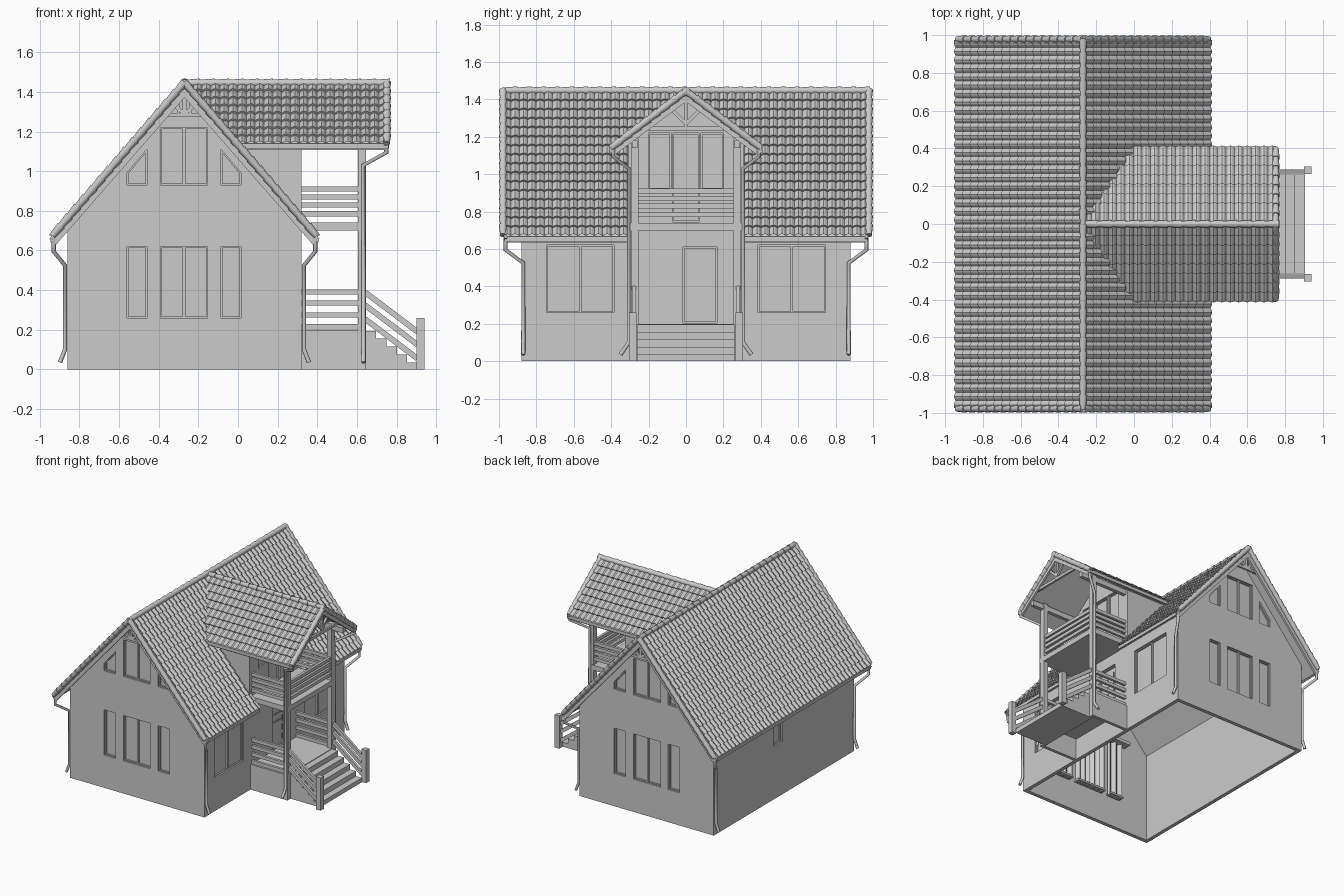
import bpy, bmesh, math
from mathutils import Vector, Matrix

if "Cube" in bpy.data.objects:
    bpy.data.objects.remove(bpy.data.objects["Cube"])

grey = bpy.data.materials.new("light grey")
grey.use_nodes = True
grey.diffuse_color = (0.6, 0.6, 0.6, 1)
grey.node_tree.nodes["Principled BSDF"].inputs["Base Color"].default_value = (0.6, 0.6, 0.6, 1)

RX, RZ, SLOPE = -0.27, 1.435, 1.16      # main ridge and pitch
DSLOPE, EAVE, DEAVE = 0.76, 0.665, 0.4  # porch roof pitch, eave reaches
WALL_Y, X0, X1, DY = 0.88, -0.86, 0.32, 0.31


def finish(bm, name, smooth=False):
    mesh = bpy.data.meshes.new(name)
    bmesh.ops.recalc_face_normals(bm, faces=bm.faces)
    bm.to_mesh(mesh)
    bm.free()
    mesh.materials.append(grey)
    ob = bpy.data.objects.new(name, mesh)
    bpy.context.scene.collection.objects.link(ob)
    bpy.ops.object.select_all(action="DESELECT")
    ob.select_set(True)
    bpy.context.view_layer.objects.active = ob
    if smooth:
        bpy.ops.object.shade_smooth_by_angle(angle=math.radians(50))
    return ob


def box(bm, x0, x1, y0, y1, z0, z1):
    m = Matrix.Translation(((x0 + x1) / 2, (y0 + y1) / 2, (z0 + z1) / 2))
    size = (abs(x1 - x0), abs(y1 - y0), abs(z1 - z0), 1)
    bmesh.ops.create_cube(bm, size=1, matrix=m @ Matrix.Diagonal(size))


def bar(bm, p, q, w, h):
    p, q = Vector(p), Vector(q)
    m = Matrix.Translation((p + q) / 2) @ (q - p).to_track_quat("X", "Z").to_matrix().to_4x4()
    bmesh.ops.create_cube(bm, size=1, matrix=m @ Matrix.Diagonal(((q - p).length, w, h, 1)))


def at(axis, u, t, z):
    return Vector((u, t, z)) if axis == "y" else Vector((t, u, z))


def prism(bm, pts, axis, lo, hi):
    a = [bm.verts.new(at(axis, u, lo, z)) for u, z in pts]
    b = [bm.verts.new(at(axis, u, hi, z)) for u, z in pts]
    bm.faces.new(a)
    bm.faces.new(b[::-1])
    for i in range(len(a)):
        j = (i + 1) % len(a)
        bm.faces.new((a[i], b[i], b[j], a[j]))


def rect(u0, u1, z0, z1):
    return [(u0, z0), (u1, z0), (u1, z1), (u0, z1)]


def house(c, u0, u1, z0, ridge, slope):
    return [(u0, z0), (u1, z0), (u1, ridge - slope * (u1 - c)), (c, ridge), (u0, ridge - slope * (c - u0))]


def solid(name, pts, axis, lo, hi):
    bm = bmesh.new()
    prism(bm, pts, axis, lo, hi)
    return finish(bm, name)


def combine(ob, other, operation):
    other.hide_render = True
    bpy.context.view_layer.objects.active = ob
    mod = ob.modifiers.new("combine", "BOOLEAN")
    mod.operation, mod.object, mod.solver = operation, other, "EXACT"
    bpy.ops.object.modifier_apply(modifier=mod.name)
    bpy.data.objects.remove(other)


# Walls: main gabled shell joined with the cross gable, hollow and open below
walls = solid("walls", house(RX, X0, X1, 0, RZ - 0.035, SLOPE), "y", -WALL_Y, WALL_Y)
combine(walls, solid("cross_gable", house(0, -DY, DY, 0, RZ - 0.03, DSLOPE), "x", -0.2, X1), "UNION")
combine(walls, solid("room", house(RX, X0 + 0.03, X1 - 0.03, -0.1, RZ - 0.08, SLOPE), "y", -0.85, 0.85), "DIFFERENCE")
combine(walls, solid("loft", house(0, -0.28, 0.28, 0.3, RZ - 0.07, DSLOPE), "x", -0.15, X1 - 0.03), "DIFFERENCE")

# Windows and doors: opening, recessed pane, frame and mullion
cuts, panes, frames = bmesh.new(), bmesh.new(), bmesh.new()


def window(pts, axis, plane, mullion=False):
    s = 1 if plane > 0 else -1
    prism(cuts, pts, axis, plane - s * 0.05, plane + s * 0.05)
    prism(panes, pts, axis, plane - s * 0.029, plane - s * 0.024)
    t = plane - s * 0.02
    for (u, z), (v, w) in zip(pts, pts[1:] + pts[:1]):
        bar(frames, at(axis, u, t, z), at(axis, v, t, w), 0.014, 0.014)
    if mullion:
        u = (pts[0][0] + pts[1][0]) / 2
        bar(frames, at(axis, u, t, pts[0][1]), at(axis, u, t, pts[2][1]), 0.014, 0.014)


curtains, ledges = bmesh.new(), bmesh.new()
for s in (-1, 1):
    y = s * WALL_Y
    for u0, u1 in ((-0.56, -0.46), (-0.39, -0.155), (-0.085, 0.015)):
        wide = u1 - u0 > 0.2
        window(rect(u0, u1, 0.26, 0.62), "y", y, wide)
        box(ledges, u0 - 0.01, u1 + 0.01, y - s * 0.08, y - s * 0.03, 0.235, 0.25)
        n = 48 if wide else 20
        old = None
        for i in range(n + 1):
            x = u0 - 0.02 + (u1 - u0 + 0.04) * i / n
            yy = y - s * (0.055 + 0.012 * math.sin(i * math.pi / 4))
            pair = [curtains.verts.new((x, yy, z)) for z in (0.23, 0.69)]
            if old:
                curtains.faces.new((old[0], pair[0], pair[1], old[1]))
            old = pair
    window(rect(-0.39, -0.155, 0.93, 1.22), "y", y, True)
    window([(-0.56, 0.93), (-0.46, 0.93), (-0.46, 1.11), (-0.56, 0.99)], "y", y)
    window([(-0.085, 0.93), (0.015, 0.93), (0.015, 0.99), (-0.085, 1.11)], "y", y)
    box(ledges, -0.62, 0.08, y - s * 0.1, y - s * 0.03, 0.69, 0.715)
    window(rect(s * 0.565 - 0.18, s * 0.565 + 0.18, 0.26, 0.62), "x", X1, True)
    window(rect(s * 0.14 - 0.06, s * 0.14 + 0.06, 0.92, 1.22), "x", X1)
window(rect(0.02, 0.13, 0.42, 0.63), "x", X0)
window(rect(-0.07, 0.07, 0.745, 1.22), "x", X1)
window(rect(-0.015, 0.165, 0.205, 0.61), "x", X1)
combine(walls, finish(cuts, "openings"), "DIFFERENCE")
finish(panes, "window_panes")
finish(frames, "window_frames")
finish(curtains, "curtains", True)
finish(ledges, "inner_ledges")

# Door trim strips
bm = bmesh.new()
for z in (0.40, 0.46, 0.52):
    for y in (0.02, 0.08):
        box(bm, 0.295, 0.303, y, y + 0.045, z, z + 0.008)
for i in range(5):
    box(bm, 0.295, 0.303, 0.122, 0.13, 0.24 + i * 0.07, 0.285 + i * 0.07)
finish(bm, "door_trim")


# Roof tiles: wavy columns in stepped courses
def tiles(name, start, along, down, cols, rows, drop=None):
    bm = bmesh.new()
    start, along, down = Vector(start), Vector(along), Vector(down)
    n = along.cross(down).normalized()
    n = n if n.z > 0 else -n
    grid = []
    for r in range(rows):
        for edge in (0, 1):
            line = []
            for c in range(cols * 4 + 1):
                h = 0.013 * math.sin(math.pi * (c % 4) / 4) + 0.011 * edge + 0.001
                line.append(bm.verts.new(start + along * c / (cols * 4) + down * (r + edge) / rows + n * h))
            grid.append(line)
    for a, b in zip(grid, grid[1:]):
        for i in range(cols * 4):
            bm.faces.new((a[i], a[i + 1], b[i + 1], b[i]))
    if drop:
        gone = [f for f in bm.faces if drop(f.calc_center_median())]
        bmesh.ops.delete(bm, geom=gone, context="FACES")
    finish(bm, name)


def under_porch_roof(p):
    return abs(p.y) < 0.3 and p.x - RX > 0.66 * abs(p.y) + 0.05


def under_main_roof(p):
    return p.x - RX < 0.65 * abs(p.y) - 0.04


# Overlapping round cap tiles
def caps(bm, p, q, n, r=0.02):
    p, q = Vector(p), Vector(q)
    step = (q - p) / n
    rot = step.to_track_quat("Z", "Y").to_matrix().to_4x4()
    for i in range(n):
        m = Matrix.Translation(p + step * (i + 0.5)) @ rot
        bmesh.ops.create_cone(bm, cap_ends=True, segments=10, radius1=r * 0.8, radius2=r * 1.1,
                              depth=step.length * 1.08, matrix=m)


cap, deck, barge, gutter, truss = (bmesh.new() for _ in range(5))
low, dlow = RZ - EAVE * SLOPE, RZ - DEAVE * DSLOPE
for s, side in ((-1, "left"), (1, "right")):
    ex = RX + s * EAVE
    tiles("main_roof_tiles_" + side, (RX, -0.98, RZ), (0, 1.96, 0), (s * EAVE, 0, low - RZ), 44, 16,
          under_porch_roof if s > 0 else None)
    tiles("porch_roof_tiles_" + side, (RX, 0, RZ), (0.755 - RX, 0, 0), (0, s * DEAVE, dlow - RZ), 23, 8,
          under_main_roof)
    slab = [(RX, RZ), (ex, low), (ex, low - 0.03), (RX, RZ - 0.035)]
    for y0, y1 in ([(-0.97, 0.97)] if s < 0 else [(-0.97, -0.3), (0.3, 0.97)]):
        prism(deck, slab, "y", y0, y1)
        bar(gutter, (ex, y0, low - 0.01), (ex, y1, low - 0.01), 0.02, 0.025)
    prism(deck, [(0, RZ), (s * DEAVE, dlow), (s * DEAVE, dlow - 0.025), (0, RZ - 0.03)], "x", RX, 0.75)
    bar(gutter, (-0.02, s * DEAVE, dlow - 0.005), (0.76, s * DEAVE, dlow - 0.005), 0.02, 0.025)
    # Verges, barge boards and gable struts
    for e in (-1, 1):
        y = e * 0.978
        caps(cap, (ex, y, low + 0.012), (RX, y, RZ + 0.012), 16)
        bar(barge, (ex, e * 0.965, low - 0.02), (RX, e * 0.965, RZ - 0.03), 0.016, 0.045)
        bar(truss, (RX, e * 0.95, 1.29), (RX + s * 0.07, e * 0.95, 1.345), 0.016, 0.018)
        bar(truss, (RX + s * 0.03, e * 0.95, 1.29), (RX + s * 0.03, e * 0.95, 1.39), 0.012, 0.012)
    caps(cap, (0.75, s * DEAVE, dlow + 0.01), (0.75, 0, RZ + 0.01), 8)
    bar(barge, (0.745, s * DEAVE, dlow - 0.015), (0.745, 0, RZ - 0.02), 0.016, 0.045)
    bar(truss, (0.735, 0, 1.27), (0.735, s * 0.09, 1.36), 0.016, 0.018)
    bar(truss, (0.735, s * 0.23, 1.25), (0.735, s * 0.16, 1.31), 0.016, 0.018)
    bar(truss, (RX - 0.11, s * 0.95, 1.285), (RX + 0.11, s * 0.95, 1.285), 0.016, 0.018)
    bar(truss, (RX, s * 0.95, 1.28), (RX, s * 0.95, 1.42), 0.016, 0.02)
caps(cap, (RX, -0.98, RZ + 0.012), (RX, 0.98, RZ + 0.012), 26)
caps(cap, (RX, 0, RZ + 0.01), (0.765, 0, RZ + 0.01), 14)
bar(truss, (0.735, -0.25, 1.245), (0.735, 0.25, 1.245), 0.016, 0.022)
bar(truss, (0.735, 0, 1.24), (0.735, 0, 1.42), 0.016, 0.02)
for part, name in ((deck, "roof_deck"), (barge, "barge_boards"), (gutter, "gutters"), (truss, "gable_struts")):
    finish(part, name)
finish(cap, "cap_tiles", True)

# Porch: base, floors, posts, beams, railings and stairs
bm, rail, posts = bmesh.new(), bmesh.new(), bmesh.new()
box(bm, X1, 0.645, -0.3, 0.3, 0.17, 0.2)
box(bm, 0.62, 0.645, -0.3, 0.3, 0, 0.17)
box(bm, X1, 0.645, -0.3, 0.3, 0.70, 0.74)
for s in (-1, 1):
    box(bm, X1, 0.645, s * 0.275, s * 0.3, 0, 0.17)
    box(posts, 0.605, 0.645, s * 0.255, s * 0.295, 0.2, 1.19)
    box(posts, 0.90, 0.94, s * 0.265, s * 0.305, 0, 0.26)
    box(posts, X1, 0.74, s * 0.26, s * 0.29, 1.14, 1.18)
    for z in (0.215, 0.275, 0.335, 0.39, 0.785, 0.83, 0.87, 0.91):
        box(rail, X1, 0.61, s * 0.268, s * 0.288, z - 0.013, z + 0.013)
    for z in (0.39, 0.325, 0.255):
        bar(rail, (0.64, s * 0.278, z), (0.905, s * 0.278, z - 0.2), 0.02, 0.028)
for z in (0.785, 0.83, 0.87, 0.91):
    box(rail, 0.615, 0.635, -0.26, 0.26, z - 0.013, z + 0.013)
finish(bm, "porch_floors")
finish(rail, "railings")
finish(posts, "porch_posts")
profile = [(0.64, 0), (0.64, 0.195)]
for i in range(5):
    x, z = 0.645 + 0.052 * i, 0.195 - 0.04 * i
    profile += [(x + 0.052, z), (x + 0.052, max(z - 0.04, 0))]
solid("stairs", profile, "y", -0.262, 0.262)


# Downpipes
def pipe(name, pts):
    curve = bpy.data.curves.new(name, "CURVE")
    curve.dimensions, curve.bevel_depth, curve.bevel_resolution = "3D", 0.011, 2
    curve.use_fill_caps = True
    spline = curve.splines.new("POLY")
    spline.points.add(len(pts) - 1)
    for point, p in zip(spline.points, pts):
        point.co = (*p, 1)
    curve.materials.append(grey)
    bpy.context.scene.collection.objects.link(bpy.data.objects.new(name, curve))


for e, end in ((-1, "front"), (1, "back")):
    for s, side in ((-1, "left"), (1, "right")):
        x, w = RX + s * 0.66, RX + s * 0.603
        pipe("downpipe_%s_%s" % (end, side), [(x, e * 0.965, 0.66), (x, e * 0.965, 0.595), (w, e * 0.87, 0.525),
                                              (w, e * 0.87, 0.1), (w + s * 0.025, e * 0.87, 0.035)])
    pipe("porch_downpipe_" + end, [(0.75, e * 0.39, 1.14), (0.75, e * 0.39, 1.095), (0.633, e * 0.306, 1.03),
                                   (0.633, e * 0.306, 0.1), (0.633, e * 0.35, 0.035)])
